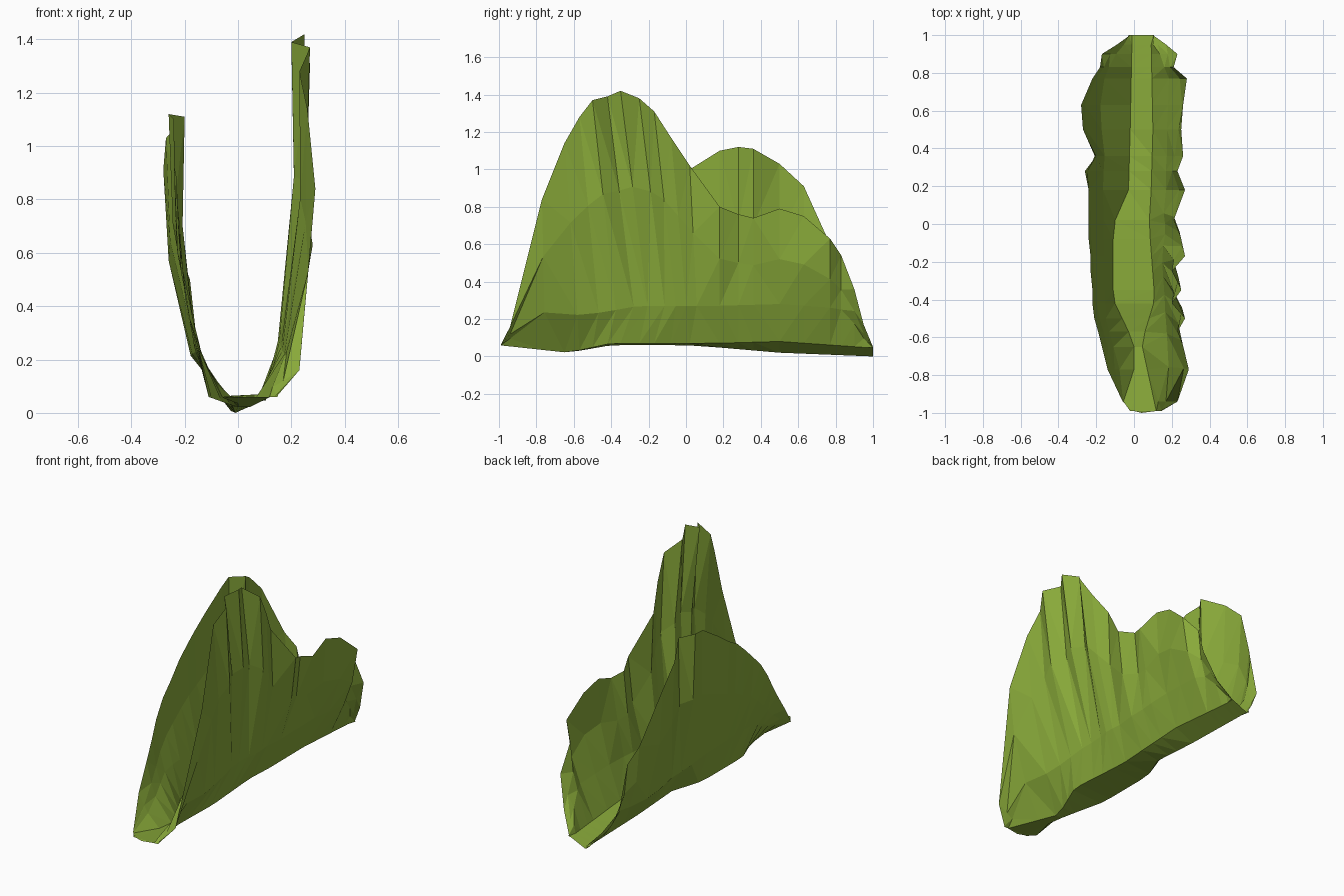
import bpy, bmesh, math

# Stations along the leaf: y, left rim x, left rim z, right rim x, right rim z
STATIONS = [
    (-0.99, -0.01, 0.06, 0.14, 0.06), (-0.94, -0.06, 0.06, 0.23, 0.16),
    (-0.77, -0.14, 0.22, 0.29, 0.84), (-0.65, -0.17, 0.36, 0.26, 1.14),
    (-0.57, -0.19, 0.46, 0.23, 1.28), (-0.50, -0.21, 0.55, 0.27, 1.37),
    (-0.42, -0.22, 0.65, 0.20, 1.39), (-0.35, -0.22, 0.72, 0.25, 1.42),
    (-0.25, -0.23, 0.81, 0.20, 1.38), (-0.17, -0.23, 0.88, 0.27, 1.31),
    (-0.08, -0.24, 0.93, 0.25, 1.17), (0.02, -0.24, 1.00, 0.21, 1.02),
    (0.18, -0.24, 1.10, 0.27, 0.80), (0.28, -0.26, 1.12, 0.23, 0.76),
    (0.36, -0.20, 1.11, 0.26, 0.74), (0.50, -0.27, 1.03, 0.25, 0.79),
    (0.63, -0.28, 0.91, 0.26, 0.75), (0.77, -0.22, 0.60, 0.28, 0.63),
    (0.83, -0.18, 0.50, 0.21, 0.54), (0.90, -0.17, 0.23, 0.23, 0.36),
    (0.95, -0.09, 0.10, 0.17, 0.17), (1.00, -0.02, 0.02, 0.10, 0.05)]
# Floor strip: y, left x, left z, right x, right z
FLOOR = [(-1.0, 0.0, 0.06, 0.12, 0.06), (-0.63, 0.0, 0.02, 0.04, 0.02),
         (-0.4, -0.11, 0.06, 0.11, 0.07), (0.0, -0.11, 0.06, 0.08, 0.07),
         (0.15, -0.03, 0.05, 0.09, 0.07), (0.5, -0.02, 0.02, 0.10, 0.08),
         (1.0, -0.01, 0.0, 0.09, 0.045)]


def floor_at(y, col):
    for a, b in zip(FLOOR, FLOOR[1:]):
        if y <= b[0]:
            t = (y - a[0]) / (b[0] - a[0])
            return a[col] + t * (b[col] - a[col]), a[col + 1] + t * (b[col + 1] - a[col + 1])


def flare(h):
    return 1 - math.exp(-h / 0.2)


def wall(i, col):
    # One side of the U section; rim pleats fade out toward the floor
    y = STATIONS[i][0]
    fx, fz = floor_at(y, col)
    rim, top = STATIONS[i][col], STATIONS[i][col + 1]
    near = STATIONS[max(0, i - 1):i + 2]
    smooth = sum(s[col] for s in near) / len(near)
    height = max(top - fz, 0.004)
    # tall pleats on the right slant backward as they descend
    slant = 0.0
    if col == 3 and -0.8 < y < 0.1:
        slant = 0.17 * math.sin(math.pi * (y + 0.8) / 0.9)
    pts = [(fx, y, fz)]
    for f in (min(0.4, 0.2 / height), 0.62, 1.0):
        x = smooth + (rim - smooth) * f ** 0.8
        if f < 1:
            x *= flare(f * height + 0.02) / flare(height + 0.02)
        # dent and ridge low on the back right
        if col == 3 and f == 0.62:
            x += 0.015 * math.exp(-((y - 0.62) / 0.1) ** 2) - 0.02 * math.exp(-((y - 0.33) / 0.1) ** 2)
        # never fold back inside the floor strip
        x = max(x, fx + 0.01) if col == 3 else min(x, fx - 0.01)
        pts.append((x, y + slant * (1 - f), fz + f * height))
    return pts


# Folded leaf: a single faceted sheet lofted through the sections
bm = bmesh.new()
rows = []
for i in range(len(STATIONS)):
    section = wall(i, 1)[::-1] + wall(i, 3)
    rows.append([bm.verts.new(p) for p in section])
# rounded front tip
tip = bm.verts.new((0.04, -1.0, 0.055))
bm.faces.new((tip, rows[0][3], rows[0][4]))
for a, b in zip(rows, rows[1:]):
    for j in range(len(a) - 1):
        bm.faces.new((a[j], b[j], b[j + 1], a[j + 1]))
bmesh.ops.triangulate(bm, faces=bm.faces[:])
bmesh.ops.recalc_face_normals(bm, faces=bm.faces[:])
bm.normal_update()
# Outer side faces down and outward
if sum(f.normal.z for f in bm.faces) > 0:
    bmesh.ops.reverse_faces(bm, faces=bm.faces[:])

mesh = bpy.data.meshes.new("folded_leaf")
bm.to_mesh(mesh)
bm.free()
leaf = bpy.data.objects.new("folded_leaf", mesh)
bpy.context.collection.objects.link(leaf)

green = bpy.data.materials.new("leaf_green")
green.diffuse_color = (0.25, 0.40, 0.042, 1)
mesh.materials.append(green)
